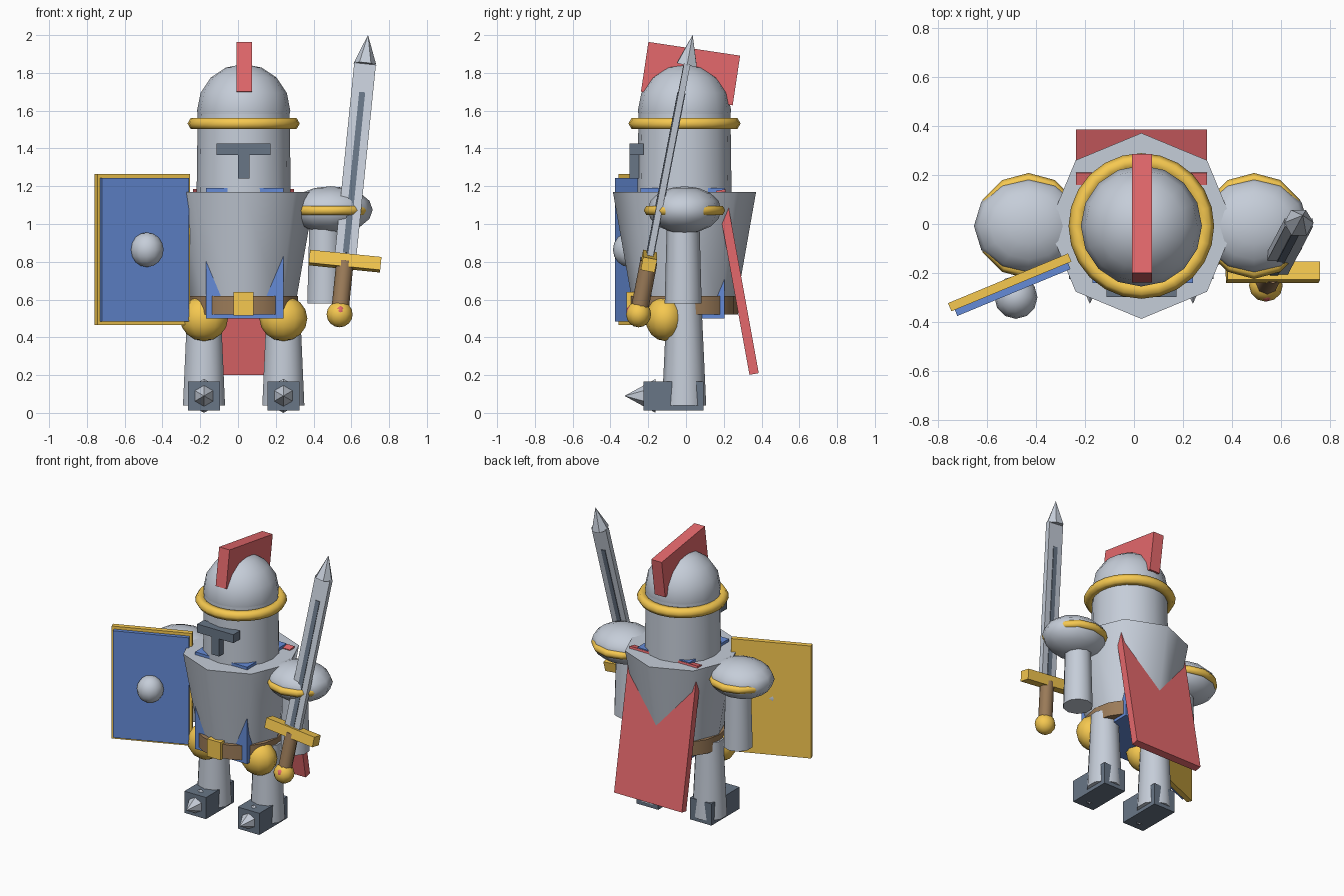
import bpy, math
from math import radians, sin, cos, pi
from mathutils import Matrix, Vector, Euler

if "Cube" in bpy.data.objects:
    bpy.data.objects.remove(bpy.data.objects["Cube"])

CX, CY = 0.03, -0.008          # body axis
COLORS = {
    "steel": (0.56, 0.61, 0.69), "gold": (0.92, 0.58, 0.08), "red": (0.78, 0.14, 0.15),
    "blue": (0.13, 0.26, 0.68), "dark": (0.14, 0.18, 0.24), "brown": (0.33, 0.20, 0.10)}
MATS = {}
for key, rgb in COLORS.items():
    MATS[key] = bpy.data.materials.new(key)
    MATS[key].diffuse_color = (*rgb, 1)


def finish(name, color, scale=(1, 1, 1), smooth=50):
    ob = bpy.context.object
    ob.name = name
    ob.scale = scale
    ob.data.materials.append(MATS[color])
    bpy.ops.object.transform_apply(location=False, rotation=False, scale=True)
    if smooth:
        bpy.ops.object.shade_smooth_by_angle(angle=radians(smooth))
    return ob


def box(name, color, loc, size, rot=(0, 0, 0)):
    bpy.ops.mesh.primitive_cube_add(size=1, location=loc, rotation=rot)
    return finish(name, color, size, 0)


def cone(name, color, loc, r1, r2, h, n, rot=(0, 0, 0), smooth=50):
    bpy.ops.mesh.primitive_cone_add(vertices=n, radius1=r1, radius2=r2, depth=h,
                                    location=loc, rotation=rot)
    return finish(name, color, smooth=smooth)


def ball(name, color, loc, radii, n=12, rings=8):
    bpy.ops.mesh.primitive_uv_sphere_add(segments=n, ring_count=rings, radius=1, location=loc)
    return finish(name, color, radii)


def ring(name, color, loc, major, minor, n=24):
    bpy.ops.mesh.primitive_torus_add(location=loc, major_radius=major, minor_radius=minor,
                                     major_segments=n, minor_segments=6)
    return finish(name, color, smooth=65)


# Torso, tunic core and belt
cone("breastplate", "steel", (CX, CY, 0.86), 0.27, 0.379, 0.62, 8)
box("tunic", "blue", (0.035, -0.018, 0.845), (0.41, 0.444, 0.69))
cone("belt", "brown", (CX, CY - 0.005, 0.57), 0.288, 0.288, 0.10, 16)
box("belt_buckle", "gold", (CX, -0.285, 0.577), (0.106, 0.06, 0.125))

# Cape
box("cape", "red", (CX, 0.272, 0.693), (0.534, 0.05, 0.99), (radians(10.3), 0, 0))

# Helmet
cone("helmet_wall", "steel", (CX, CY, 1.36), 0.25, 0.243, 0.50, 16)
ball("helmet_dome", "steel", (CX, CY, 1.6), (0.247, 0.247, 0.247), 16, 8)
ring("helmet_band", "gold", (CX, CY, 1.532), 0.262, 0.035)
box("visor_slit", "dark", (CX, -0.261, 1.395), (0.285, 0.074, 0.06))
box("breath_slit", "dark", (CX, -0.268, 1.315), (0.06, 0.06, 0.15))
box("helmet_crest", "red", (0.032, 0.024, 1.796), (0.082, 0.491, 0.266), (radians(-8.5), 0, 0))

# Limbs, mirrored about the body axis
for side, s in (("right", -1), ("left", 1)):
    ax, lx = CX + s * 0.46, CX + s * 0.21
    ball(f"{side}_pauldron", "steel", (ax, CY, 1.075), (0.223, 0.195, 0.125), 12, 8)
    ring(f"{side}_pauldron_rim", "gold", (ax, CY, 1.072), 0.188, 0.028, 12)
    cone(f"{side}_arm", "steel", (CX + s * 0.43, -0.015, 0.82), 0.098, 0.085, 0.48, 10)
    cone(f"{side}_leg", "steel", (lx, -0.01, 0.31), 0.117, 0.092, 0.54, 10)
    ball(f"{side}_thigh_guard", "gold", (lx, -0.11, 0.5), (0.127, 0.105, 0.12), 12, 8)
    box(f"{side}_boot", "dark", (lx, -0.066, 0.09), (0.17, 0.316, 0.154))
    cone(f"{side}_toe_spike", "steel", (lx, -0.243, 0.09), 0.09, 0, 0.165, 6,
         (radians(90), 0, 0), 0)

# Shield, turned about z
yaw = radians(22.5)
base, out = Vector((-0.507, -0.238, 0.864)), Vector((sin(yaw), -cos(yaw), 0))
box("shield_frame", "gold", base, (0.53, 0.036, 0.80), (0, 0, yaw))
box("shield_face", "blue", base + out * 0.03, (0.50, 0.03, 0.76), (0, 0, yaw))
ball("shield_boss", "steel", base + out * 0.066, (0.088, 0.088, 0.092), 12, 8)

# Sword, built along a tilted axis that starts at the pommel
tilt = Euler((radians(-10.9), radians(5.8), 0))
start = Vector((0.538, -0.251, 0.522))
axis = tilt.to_matrix() @ Vector((0, 0, 1))
at = lambda d: start + axis * d
ball("sword_pommel", "gold", start, (0.069, 0.066, 0.069), 12, 8)
ball("pommel_gem", "red", (0.54, -0.288, 0.537), (0.028, 0.028, 0.032), 8, 6)
cone("sword_grip", "brown", at(0.15), 0.046, 0.046, 0.27, 8, tilt)
box("sword_guard", "gold", at(0.288), (0.38, 0.075, 0.07), tilt)
box("sword_blade", "steel", at(0.83), (0.115, 0.034, 1.06), tilt)
box("blade_fuller", "dark", at(0.765), (0.032, 0.043, 0.87), tilt)
tip = cone("sword_tip", "steel", at(1.434), 0.061, 0, 0.16, 6, tilt, 0)
tip.data.transform(Matrix.Rotation(pi / 6, 4, 'Z'))

for m in bpy.data.materials:
    if m.users and not m.is_grease_pencil:
        m.use_nodes = True
        m.node_tree.nodes["Principled BSDF"].inputs["Base Color"].default_value = m.diffuse_color
